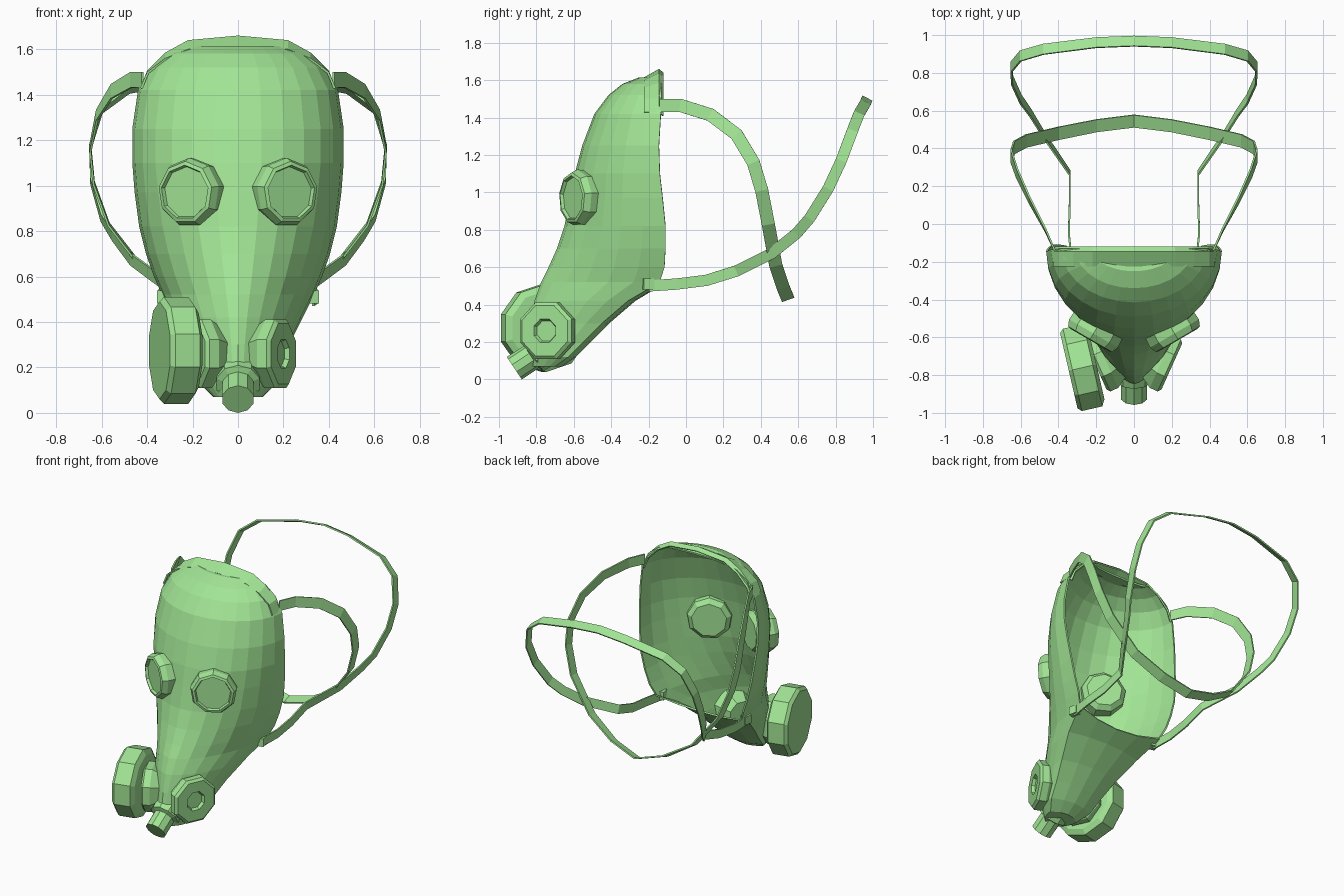
import bpy, bmesh
from math import sin, cos, pi, radians
from mathutils import Vector

if "Cube" in bpy.data.objects:
    bpy.data.objects.remove(bpy.data.objects["Cube"])

green = bpy.data.materials.new("green_rubber")
green.diffuse_color = (0.36, 0.78, 0.3, 1)
green.use_nodes = True
green.node_tree.nodes["Principled BSDF"].inputs["Base Color"].default_value = green.diffuse_color


def make(name, verts, faces, thick=0.0, offset=-1):
    me = bpy.data.meshes.new(name)
    me.from_pydata([tuple(v) for v in verts], [], faces)
    bm = bmesh.new()
    bm.from_mesh(me)
    bmesh.ops.remove_doubles(bm, verts=bm.verts, dist=0.0005)
    bmesh.ops.recalc_face_normals(bm, faces=bm.faces)
    bm.to_mesh(me)
    bm.free()
    me.materials.append(green)
    ob = bpy.data.objects.new(name, me)
    bpy.context.collection.objects.link(ob)
    if thick:
        mod = ob.modifiers.new("thickness", 'SOLIDIFY')
        mod.thickness = thick
        mod.offset = offset
    return ob


def lathe(name, center, axis, profile, sides, phase=0.5):
    """Turn a (radius, distance) profile around an axis."""
    q = Vector(axis).to_track_quat('Z', 'Y')
    c = Vector(center)
    verts, faces = [], []
    for r, d in profile:
        for k in range(sides):
            a = 2 * pi * (k + phase) / sides
            verts.append(c + q @ Vector((r * cos(a), r * sin(a), d)))
    for i in range(len(profile) - 1):
        for k in range(sides):
            k2 = (k + 1) % sides
            faces.append((i * sides + k, i * sides + k2,
                          (i + 1) * sides + k2, (i + 1) * sides + k))
    last = (len(profile) - 1) * sides
    faces.append(tuple(range(sides))[::-1])
    faces.append(tuple(range(last, last + sides)))
    return make(name, verts, faces)


# Face shell: horizontal sections (z, half width, front y, rear y, pointedness)
rows = [
    (1.605, .20, -.15, -.13, 1.0), (1.615, .22, -.25, -.13, 1.0),
    (1.58, .31, -.34, -.13, 1.0), (1.52, .385, -.415, -.13, 1.0),
    (1.42, .44, -.49, -.135, 1.0), (1.25, .465, -.555, -.145, 1.0),
    (1.10, .465, -.595, -.14, 1.0), (.97, .455, -.62, -.125, 1.05),
    (.82, .435, -.65, -.11, 1.1), (.70, .405, -.69, -.11, 1.15),
    (.60, .37, -.735, -.115, 1.2), (.52, .335, -.775, -.14, 1.25),
    (.42, .285, -.81, -.31, 1.3), (.30, .225, -.835, -.45, 1.35),
    (.20, .185, -.85, -.55, 1.35), (.12, .16, -.855, -.63, 1.3),
    (.07, .11, -.84, -.70, 1.2)]
N, M, FIRST = 15, 3, 11          # front points, chin points, first closed row
verts, faces = [], []
for i, (z, hw, yf, yr, e) in enumerate(rows):
    for k in range(N):
        t = radians(-90 + 180 * k / (N - 1))
        s = abs(sin(t)) ** e * (1 if t > 0 else -1)
        verts.append((hw * s, yr + (yf - yr) * cos(t), z))
    for k in range(M):
        u = 1 - 2 * (k + 1) / (M + 1)
        b = 1 - u * u
        if i == FIRST:
            verts.append((hw * u, yr - .03 * b, z - .04 * b))
        else:
            verts.append((hw * u, yr + .04 * b, z))
W = N + M
for i in range(len(rows) - 1):
    for k in range(W if i >= FIRST else N - 1):
        k2 = (k + 1) % W
        faces.append((i * W + k, i * W + k2, (i + 1) * W + k2, (i + 1) * W + k))
faces.append(tuple((len(rows) - 1) * W + k for k in range(W)))
shell = make("face_shell", verts, faces, 0.012)
bm = bmesh.new()
bm.from_mesh(shell.data)
bmesh.ops.delete(bm, geom=[v for v in bm.verts if not v.link_faces], context='VERTS')
bm.to_mesh(shell.data)
bm.free()

# Raised lip over the crown: x, front z, rear z
half = [(.43, 1.43, 1.43), (.40, 1.50, 1.505), (.32, 1.56, 1.585),
        (.22, 1.60, 1.64), (0, 1.615, 1.66)]
arc = half + [(-x, a, b) for x, a, b in half[-2::-1]]
verts, faces = [], []
for x, zf, zr in arc:
    verts += [(x, -.225, zf), (x, -.145, zr), (x * .97, -.12, zr - .02)]
for i in range(len(arc) - 1):
    for j in (0, 1):
        a = i * 3 + j
        faces.append((a, a + 1, a + 4, a + 3))
make("crown_lip", verts, faces, 0.01)

# Eyepieces and filter mounts, both sides
for s, side in ((1, "right"), (-1, "left")):
    lathe("eyepiece_" + side, (s * .232, -.61, .97), (s * .5, -.86, 0),
          [(.115, -.15), (.145, -.12), (.152, -.035), (.137, 0),
           (.12, .005), (.113, -.012)], 9, 0.25)
    lathe("filter_mount_" + side, (s * .2, -.755, .26), (s * .91, -.41, 0),
          [(.09, -.17), (.163, -.06), (.163, -.015), (.145, 0),
           (.068, 0), (.058, -.02)], 8)

# Large canister on one side only
lathe("filter_canister", (-.272, -.76, .275), (-.975, -.225, 0),
      [(.20, -.075), (.235, -.055), (.235, .055), (.215, .075)], 10)

# Outlet tube under the nose
lathe("outlet_valve", (0, -.918, .06), (0, -.83, -.55),
      [(.10, -.17), (.10, -.12), (.072, -.11), (.072, 0)], 10)


def strap(name, pts, width):
    """Flat band along a half path, mirrored to the other side."""
    pts = [Vector(p) for p in pts]
    n = len(pts)
    ws = []
    for i in range(n - 1):
        t = pts[i + 1] - pts[max(i - 1, 0)]
        ws.append(Vector((0, -t.z, t.y)).normalized() * width / 2)
    ws.append(ws[-1])
    edge = [(p + w, p - w) for p, w in zip(pts, ws)]
    flip = Vector((-1, 1, 1))
    edge += [(a * flip, b * flip) for a, b in edge[-2::-1]]
    verts = [v for pair in edge for v in pair]
    faces = [(2 * i, 2 * i + 1, 2 * i + 3, 2 * i + 2) for i in range(len(edge) - 1)]
    return make(name, verts, faces, 0.01, 0)


# Head straps
strap("upper_strap", [
    (.42, -.14, 1.465), (.47, -.03, 1.465), (.555, .13, 1.415), (.62, .27, 1.31),
    (.65, .36, 1.16), (.635, .405, 1.01), (.57, .44, .83), (.40, .48, .61),
    (.20, .52, .49), (0, .545, .43)], .07)
strap("lower_strap", [
    (.33, -.2, .50), (.345, -.05, .51), (.34, .11, .53), (.34, .27, .58),
    (.47, .46, .675), (.55, .59, .78), (.60, .66, .86), (.645, .76, 1.02),
    (.65, .83, 1.17), (.60, .89, 1.33), (.48, .925, 1.42), (.20, .96, 1.48),
    (0, .968, 1.50)], .06)

# Tabs joining the straps to the shell
for s, side in ((1, "right"), (-1, "left")):
    lathe("strap_tab_" + side, (s * .335, -.2, .51), (s, .2, 0),
          [(.04, -.03), (.04, .015)], 4)
